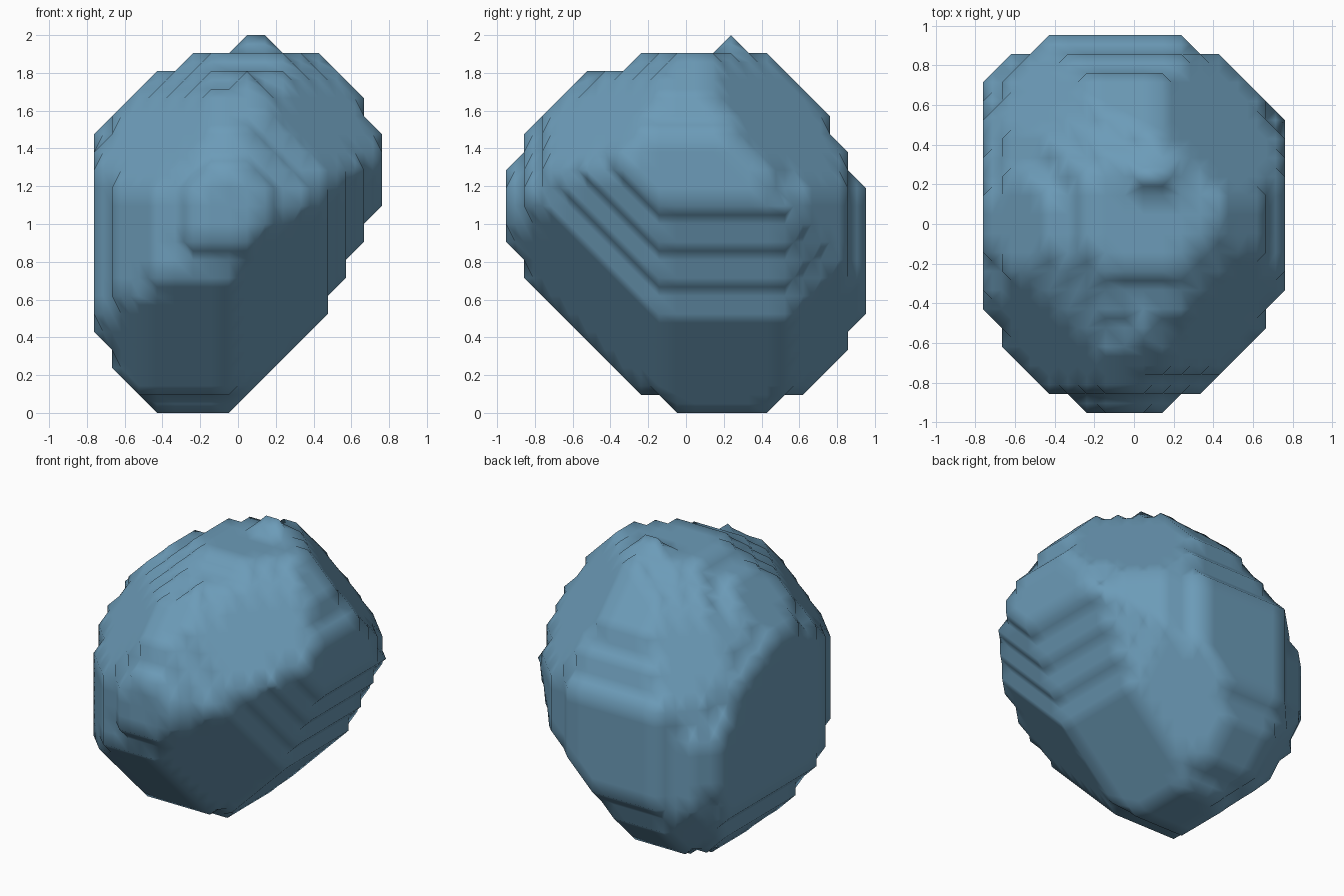
import bpy, bmesh
from itertools import product
from mathutils import Matrix, Vector

if "Cube" in bpy.data.objects:
    bpy.data.objects.remove(bpy.data.objects["Cube"], do_unlink=True)

STEP = 2 / 21  # lattice spacing of the terraces

# Tilted ellipsoid that gives the boulder its body
CENTRE = Vector((-0.07, 0.07, 0.98))
SPREAD = Matrix(((0.77, 0.0, 0.17),
                 (0.0, 1.03, -0.1),
                 (0.17, -0.1, 0.98))).inverted()

# Flat bevels between two axes: for each pair of signs, the reach from
# (0, 0, 1) of the even bevel and of the two shallow ones
SLOPES = ((1, 1), (1, 2), (2, 1))
SIGNS = ((1, 1), (1, -1), (-1, 1), (-1, -1))
REACH = {
    (0, 1): ((1.29, 2.1, 2.0), (1.28, 2.1, 1.81), (1.48, 2.29, 2.19), (1.29, 2.1, 1.9)),
    (0, 2): ((1.33, 2.19, 1.95), (0.95, 1.9, 1.38), (1.24, 2.0, 1.95), (1.43, 2.38, 2.05)),
    (1, 2): ((1.34, 2.19, 2.06), (1.52, 2.38, 2.33), (1.34, 2.01, 2.14), (1.14, 2.0, 1.95)),
}
BEVELS = []
for (a, b), rows in REACH.items():
    for (sa, sb), row in zip(SIGNS, rows):
        for (ka, kb), reach in zip(SLOPES, row):
            direction = Vector((0, 0, 0))
            direction[a], direction[b] = sa * ka, sb * kb
            BEVELS.append((direction, reach))

# Corner bevels that lean on all three axes
CORNERS = [((1, 1, 1), 1.47), ((1, -1, 1), 1.45), ((-1, -1, 1), 1.5),
           ((1, -1, -1), 1.12), ((1, 1, -1), 1.5), ((-1, -1, -1), 1.65),
           ((1, -1, 2), 2.22), ((-1, -1, 2), 2.16),
           ((2, -1, -1), 1.54), ((2, 1, -1), 1.86),
           ((1, -2, -1), 1.98), ((1, -2, 1), 2.19)]
BEVELS += [(Vector(d), reach) for d, reach in CORNERS]

# Little nub on the summit and a knob on the terrace in front of it
KNOBS = {(0, 2, 20), (1, 2, 20), (0, -6, 18)}


def place(key):
    return (Vector(key) + Vector((0.5, 0.5, 0.5))) * STEP


def solid(key):
    if key in KNOBS:
        return True
    p = place(key)
    if abs(p.x) > 0.76 or abs(p.y) > 0.95 or not 0 < p.z < 1.9:
        return False
    q = p - CENTRE
    if q.dot(SPREAD @ q) > 1:
        return False
    r = p - Vector((0, 0, 1))
    return all(d.dot(r) <= reach for d, reach in BEVELS)


def cell_sides(base):
    """Corner rings of the six sides of a lattice cell, turning outward."""
    for axis, side in product(range(3), (0, 1)):
        ring = []
        for u, v in ((0, 0), (1, 0), (1, 1), (0, 1)):
            corner = list(base)
            corner[axis] += side
            corner[(axis + 1) % 3] += u
            corner[(axis + 2) % 3] += v
            ring.append(tuple(corner))
        yield ring if side else ring[::-1]


def middle(a, b):
    return tuple(m + n for m, n in zip(a, b))


# Wrap the filled lattice points in a bevelled skin, one cell at a time
lattice = list(product(range(-10, 10), range(-12, 12), range(-2, 23)))
filled = {key for key in lattice if solid(key)}
bm = bmesh.new()
verts = {}


def vert(key):
    if key not in verts:
        verts[key] = bm.verts.new(place([c / 2 for c in key]))
    return verts[key]


for base in lattice:
    follow = {}
    for ring in cell_sides(base):
        inside = [c in filled for c in ring]
        for n in range(4):
            if inside[n] and not inside[n - 1]:
                last = n
                while inside[(last + 1) % 4]:
                    last += 1
                enter = middle(ring[n - 1], ring[n])
                leave = middle(ring[last % 4], ring[(last + 1) % 4])
                follow[enter] = leave
    while follow:
        start, point = follow.popitem()
        loop = [start]
        while point != start:
            loop.append(point)
            point = follow.pop(point)
        bm.faces.new([vert(k) for k in loop])

bmesh.ops.triangulate(bm, faces=bm.faces[:])
bmesh.ops.recalc_face_normals(bm, faces=bm.faces[:])
for face in bm.faces:
    face.smooth = True

mesh = bpy.data.meshes.new("boulder")
bm.to_mesh(mesh)
bm.free()
boulder = bpy.data.objects.new("boulder", mesh)
bpy.context.collection.objects.link(boulder)

# Blue grey stone
stone = bpy.data.materials.new("blue_grey_stone")
stone.use_nodes = True
colour = (0.15, 0.33, 0.48, 1)
stone.diffuse_color = colour
stone.node_tree.nodes["Principled BSDF"].inputs["Base Color"].default_value = colour
mesh.materials.append(stone)
